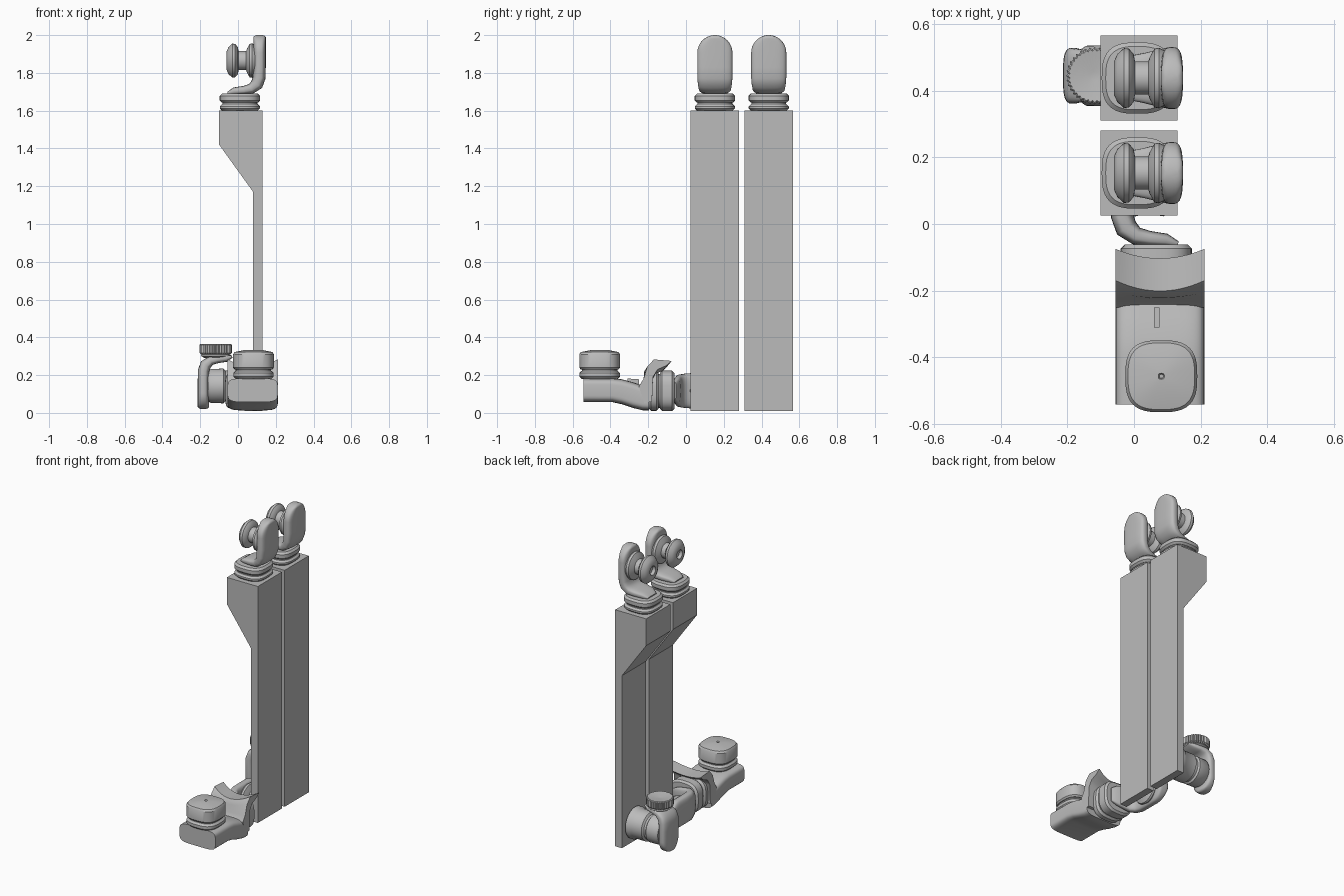
import bpy, bmesh, math
from mathutils import Matrix, Vector

cube = bpy.data.objects.get("Cube")
if cube:
    bpy.data.objects.remove(cube)

grey = bpy.data.materials.new("plain grey")
grey.use_nodes = True
GREY = (0.5, 0.5, 0.5, 1)
grey.diffuse_color = GREY
grey.node_tree.nodes["Principled BSDF"].inputs["Base Color"].default_value = GREY

X, Y, Z = Vector((1, 0, 0)), Vector((0, 1, 0)), Vector((0, 0, 1))


def skin(name, rings, frame=Matrix(), angle=35):
    """Join closed rings of points into one capped surface."""
    bm = bmesh.new()
    loops = [[bm.verts.new(frame @ Vector(p)) for p in ring] for ring in rings]
    count = len(loops[0])
    for a, b in zip(loops, loops[1:]):
        for i in range(count):
            j = (i + 1) % count
            bm.faces.new((a[i], a[j], b[j], b[i]))
    bm.faces.new(loops[0][::-1])
    bm.faces.new(loops[-1])
    bmesh.ops.recalc_face_normals(bm, faces=bm.faces)
    mesh = bpy.data.meshes.new(name)
    bm.to_mesh(mesh)
    bm.free()
    mesh.materials.append(grey)
    obj = bpy.data.objects.new(name, mesh)
    bpy.context.collection.objects.link(obj)
    bpy.ops.object.select_all(action='DESELECT')
    obj.select_set(True)
    bpy.context.view_layer.objects.active = obj
    bpy.ops.object.shade_smooth_by_angle(angle=math.radians(angle))
    return obj


def oval(centre, a, b, power=2.0, count=40, teeth=0.0):
    """Superellipse ring spanned by the half axes a and b."""
    ring = []
    for i in range(count):
        t = math.tau * i / count
        c, s = math.cos(t), math.sin(t)
        k = 1 - teeth * (i % 2)
        u = math.copysign(abs(c) ** (2 / power), c) * k
        v = math.copysign(abs(s) ** (2 / power), s) * k
        ring.append(centre + a * u + b * v)
    return ring


def turned(name, profile, frame, power=2.0, count=40, teeth=0.0, angle=35):
    """Stack of (height, radius) rings along the frame's z axis."""
    rings = [oval(Z * h, X * r, Y * r, power, count, teeth) for h, r in profile]
    return skin(name, rings, frame, angle)


def frame_at(origin, side, out, scale=1.0):
    """Frame whose x axis is side and z axis is out."""
    m = Matrix((side, out.cross(side), out)).transposed().to_4x4()
    return Matrix.Translation(origin) @ m @ Matrix.Scale(scale, 4)


def pad(name, low, high, r, frame):
    """Rounded square pad with bevelled rims."""
    e = min(0.012, (high - low) / 3)
    turned(name, [(low, r - e), (low + e, r), (high - e, r), (high, r - e)],
           frame, power=2.9)


def collar(name, frame):
    pad(name + "_lower_pad", 0, 0.034, 0.106, frame)
    turned(name + "_core", [(0.02, 0.092), (0.055, 0.092)], frame, power=2.9)
    pad(name + "_upper_pad", 0.042, 0.09, 0.107, frame)


def bracket(name, frame, spool):
    """Foot that bends up into an arched plate carrying a spool."""
    path = [(-0.065, 0.002), (-0.03, 0.013), (0.02, 0.018), (0.06, 0.026),
            (0.09, 0.05), (0.102, 0.085), (0.104, 0.14)]
    widths = [0.045, 0.065, 0.075, 0.085, 0.09, 0.093, 0.093]
    thick = [0.008, 0.02, 0.023, 0.027, 0.034, 0.034, 0.033]
    # the arch narrows as a half circle
    for i in range(9):
        t = math.radians(i * 10.5)
        path.append((0.104, 0.217 + 0.093 * math.sin(t)))
        widths.append(0.093 * math.cos(t))
        thick.append(0.033 if i < 7 else 0.033 - 0.007 * (i - 6))
    pts = [Vector((x, 0, z)) for x, z in path]
    rings = []
    for i, p in enumerate(pts):
        d = (pts[min(i + 1, len(pts) - 1)] - pts[max(i - 1, 0)]).normalized()
        normal = Vector((d.z, 0, -d.x))
        rings.append(oval(p, Y * widths[i], normal * thick[i], 3.2, 32))
    skin(name + "_arch", rings, frame, 50)
    turned(name + "_spool", spool,
           frame @ frame_at(Vector((0.075, 0, 0.175)), Y, -X))


# spool profile, ending in a shallow recess
SPOOL = [(-0.01, 0.08), (0.01, 0.091), (0.024, 0.088), (0.038, 0.062),
         (0.042, 0.05), (0.082, 0.05), (0.086, 0.072), (0.1, 0.088),
         (0.115, 0.09), (0.135, 0.072), (0.145, 0.05), (0.145, 0.03),
         (0.125, 0.025)]

# tall panels with their top fittings
PANEL = [(0.08, 0.01), (0.13, 0.01), (0.13, 1.6), (-0.1, 1.6),
         (-0.1, 1.42), (0.08, 1.17)]
for label, y in (("front", 0.153), ("back", 0.438)):
    skin(label + "_panel",
         [[(x, y + s * 0.128, z) for x, z in PANEL] for s in (-1, 1)], angle=20)
    collar(label + "_collar", frame_at(Vector((0.01, y, 1.6)), X, Z))
    bracket(label + "_bracket", frame_at(Vector((0.01, y, 1.69)), X, Z), SPOOL)

# linking bracket between front panel and clamp
link = frame_at(Vector((0.067, -0.062, 0.117)), -X, Y)
bracket("link_bracket", link, [(h * 0.85, r) for h, r in SPOOL])
pad("link_pad", -0.076, 0, 0.107, link)
turned("link_core", [(-0.1, 0.09), (-0.06, 0.09)], link, power=2.9)
pad("link_back_pad", -0.135, -0.083, 0.106, link)

# rear hanging bracket with its serrated knob
hanger = frame_at(Vector((-0.09, 0.445, 0.3)), -X, -Z, 0.9)
bracket("rear_bracket", hanger,
        [(0, 0.09), (0.015, 0.1), (0.09, 0.102), (0.1, 0.09), (0.115, 0.09),
         (0.125, 0.105), (0.21, 0.105), (0.225, 0.115), (0.25, 0.115)])
knob = frame_at(Vector((-0.118, 0.445, 0.29)), X, Z)
turned("rear_knob_base", [(0, 0.06), (0.012, 0.078), (0.024, 0.07)], knob)
turned("rear_knob", [(0.02, 0.078), (0.028, 0.086), (0.07, 0.086),
                     (0.075, 0.08), (0.066, 0.012)], knob, count=72,
       teeth=0.07, angle=25)

# clamp arm, dipping towards the back
ARM = [(-0.542, 0.12, 0.063), (-0.39, 0.12, 0.063), (-0.34, 0.112, 0.066),
       (-0.28, 0.094, 0.068), (-0.23, 0.08, 0.066), (-0.195, 0.075, 0.062)]
skin("clamp_arm", [oval(Vector((0.078, y, z)), X * 0.133, Z * h, 5, 48)
                   for y, z, h in ARM])

# curved fin behind the arm, lower in the middle
FIN = [(-0.25, 0.14), (-0.225, 0.18), (-0.205, 0.245), (-0.17, 0.283),
       (-0.075, 0.275), (-0.105, 0.25), (-0.15, 0.23), (-0.175, 0.19),
       (-0.18, 0.06), (-0.22, 0.05)]
fin_rings = []
for i in range(13):
    t = i / 6 - 1
    sag = 1 - t * t
    fin_rings.append([(0.078 + 0.133 * t,
                       y - 0.03 * sag * max(0, z - 0.2) / 0.08,
                       z - 0.035 * sag * max(0, z - 0.14) / 0.14)
                      for y, z in FIN])
skin("clamp_fin", fin_rings, angle=45)

# slim rib on the arm
skin("clamp_rib", [[(0.068 + s * 0.008, y, z) for y, z in
                    ((-0.31, 0.165), (-0.25, 0.15), (-0.25, 0.178), (-0.31, 0.182))]
                   for s in (-1, 1)])

# button on the clamp, domed with a small centre dimple
button = frame_at(Vector((0.082, -0.457, 0.18)), X, Z)
pad("button_base", 0, 0.043, 0.107, button)
turned("button_core", [(0.03, 0.094), (0.06, 0.094)], button, power=2.9)
turned("button_cap", [(0.05, 0.1), (0.06, 0.108), (0.13, 0.108), (0.142, 0.1),
                      (0.152, 0.05), (0.154, 0.009), (0.144, 0.006)],
       button, power=2.9)
